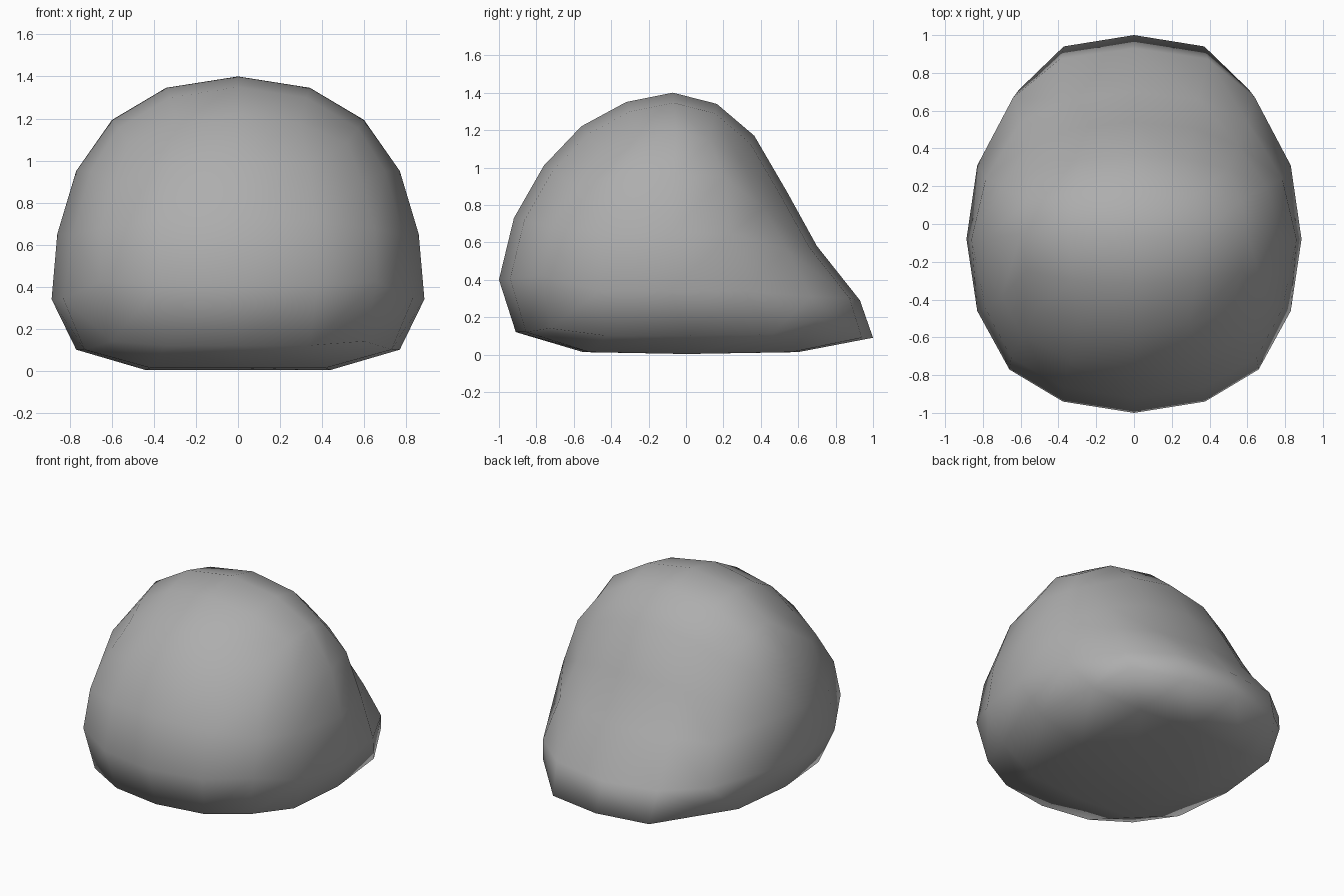
import bpy, bmesh

if "Cube" in bpy.data.objects:
    bpy.data.objects.remove(bpy.data.objects["Cube"])

# Centre-line profile (y, z): over the top, down the back, along the bottom, up the front
PROFILE = [(-.56, 1.22), (-.32, 1.35), (-.07, 1.40), (.165, 1.34),
           (.365, 1.17), (.54, .87), (.70, .58), (.93, .29),
           (1.0, .09), (.60, .013), (0, .003), (-.55, .013),
           (-.91, .12), (-1.0, .40), (-.92, .73), (-.76, 1.01)]
# Half width and inset of the outer ring at each profile point
WIDTH = [.52, .57, .60, .57, .50, .55, .60, .64,
         .61, .73, .77, .73, .60, .66, .65, .59]
INSET = [.81, .77, .77, .77, .80, .77, .77, .72,
         .71, .77, .77, .77, .80, .77, .77, .78]
# Heights of the outer ring where it meets the underside, and of the lip corners
RING_Z = {7: .31, 8: .19, 9: .11, 10: .10, 11: .10, 12: .14}
# Bulging side rows, k: (x middle, x ends, y front, y middle, y back, z)
SIDE = {1: (.77, .70, -.39, -.07, .20, .95),
        0: (.86, .785, -.45, -.08, .24, .65),
        -1: (.887, .83, -.46, -.08, .31, .34)}


def ring_index(j, k):
    if k == 2:
        return j + 2
    if j == 2:
        return 6 - k
    if k == -2:
        return 10 - j
    return 14 + k


def position(i, j, k):
    sign = -1 if i < 0 else 1
    if abs(j) < 2 and abs(k) < 2:
        xm, xe, yf, ym, yb, z = SIDE[k]
        return (sign * (xe if j else xm), (yf, ym, yb)[j + 1], z)
    n = ring_index(j, k)
    y, z = PROFILE[n]
    s = (1, .94, INSET[n])[abs(i)]
    x = (0, .61 if n in (7, 8) else .57, 1)[abs(i)] * WIDTH[n]
    zz = .5 + (z - .5) * s
    if abs(i) == 2:
        zz = RING_Z.get(n, zz)
    elif k == -2:
        zz = z                      # flat underside
    return (sign * x, y * s, zz)


# Rounded body: a 4 x 4 x 4 cube shell mapped onto the profile
bm = bmesh.new()
verts = {}


def vert(c):
    if c not in verts:
        verts[c] = bm.verts.new(position(*c))
    return verts[c]


for axis in range(3):
    for side in (-2, 2):
        for a in range(-2, 2):
            for b in range(-2, 2):
                quad = []
                for u, v in ((a, b), (a + 1, b), (a + 1, b + 1), (a, b + 1)):
                    c = [u, v]
                    c.insert(axis, side)
                    quad.append(vert(tuple(c)))
                bm.faces.new(quad)
bmesh.ops.recalc_face_normals(bm, faces=bm.faces)
for f in bm.faces:
    f.smooth = True

mesh = bpy.data.meshes.new("rounded_body")
bm.to_mesh(mesh)
bm.free()
body = bpy.data.objects.new("rounded_body", mesh)
bpy.context.collection.objects.link(body)

# Dark grey surface
grey = bpy.data.materials.new("dark_grey")
grey.diffuse_color = (.42, .42, .42, 1)
grey.use_nodes = True
grey.node_tree.nodes["Principled BSDF"].inputs["Base Color"].default_value = grey.diffuse_color
mesh.materials.append(grey)
